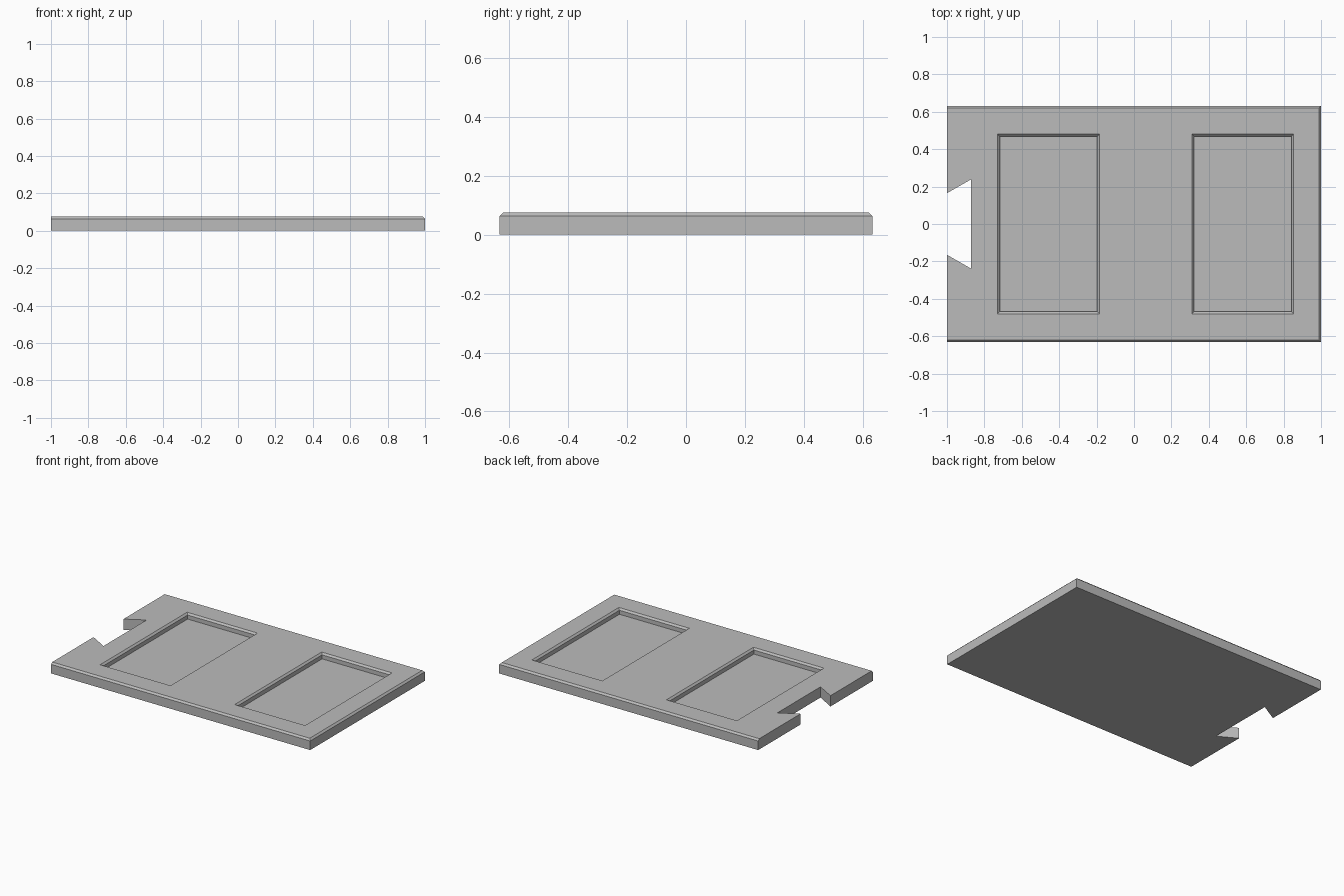
import bpy
import bmesh

if "Cube" in bpy.data.objects:
    bpy.data.objects.remove(bpy.data.objects["Cube"], do_unlink=True)

HALF_Y = 0.632
HEIGHT = 0.075
CHAMFER = 0.012
POCKET_DEPTH = 0.04

grey = bpy.data.materials.new("light_grey")
grey.use_nodes = True
grey.diffuse_color = (0.5, 0.5, 0.5, 1)
grey.node_tree.nodes["Principled BSDF"].inputs["Base Color"].default_value = (0.5, 0.5, 0.5, 1)


def loft(name, rings):
    """Closed solid through stacked outlines, each given as (points, z)."""
    bm = bmesh.new()
    loops = [[bm.verts.new((x, y, z)) for x, y in pts] for pts, z in rings]
    for low, high in zip(loops, loops[1:]):
        for i in range(len(low)):
            j = (i + 1) % len(low)
            bm.faces.new((low[i], low[j], high[j], high[i]))
    bm.faces.new(loops[0][::-1])
    bm.faces.new(loops[-1])
    bmesh.ops.recalc_face_normals(bm, faces=bm.faces)
    mesh = bpy.data.meshes.new(name)
    bm.to_mesh(mesh)
    bm.free()
    mesh.materials.append(grey)
    obj = bpy.data.objects.new(name, mesh)
    bpy.context.collection.objects.link(obj)
    return obj


def plate_outline(inset):
    """Rectangle with a dovetail notch in the -x end, which is not inset."""
    x, y = 1 - inset, HALF_Y - inset
    return [(-1, -y), (x, -y), (x, y), (-1, y),
            (-1, 0.165), (-0.872, 0.238), (-0.872, -0.238), (-1, -0.165)]


def rectangle(cx, half_x, half_y):
    return [(cx + sx * half_x, sy * half_y)
            for sx, sy in ((-1, -1), (1, -1), (1, 1), (-1, 1))]


# Plate with three chamfered top edges
panel = loft("panel", [(plate_outline(0), 0),
                       (plate_outline(0), HEIGHT - CHAMFER),
                       (plate_outline(CHAMFER), HEIGHT)])

# Two rectangular pockets with chamfered rims
for side, cx in (("right", -0.457), ("left", 0.582)):
    hx, hy = 0.26, 0.468
    wide = rectangle(cx, hx + CHAMFER, hy + CHAMFER)
    cutter = loft(side + "_pocket_cutter",
                  [(rectangle(cx, hx, hy), HEIGHT - POCKET_DEPTH),
                   (rectangle(cx, hx, hy), HEIGHT - CHAMFER),
                   (wide, HEIGHT), (wide, HEIGHT + 0.05)])
    cutter.hide_render = True
    cut = panel.modifiers.new(side + "_pocket", "BOOLEAN")
    cut.operation = "DIFFERENCE"
    cut.solver = "EXACT"
    cut.object = cutter
    bpy.context.view_layer.objects.active = panel
    bpy.ops.object.modifier_apply(modifier=cut.name)
    bpy.data.objects.remove(cutter, do_unlink=True)
